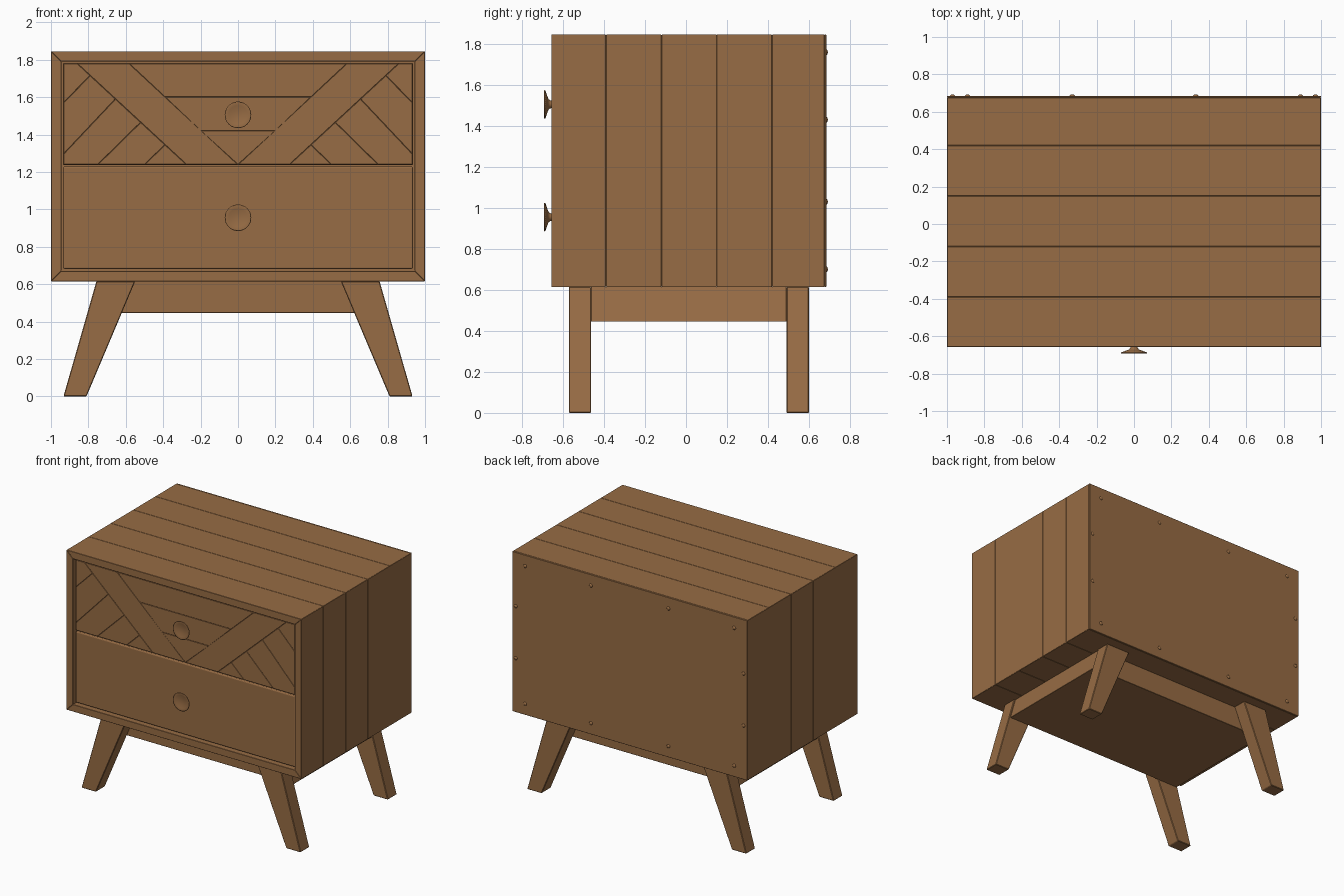
import bpy, bmesh, math
from mathutils import Matrix

if "Cube" in bpy.data.objects:
    bpy.data.objects.remove(bpy.data.objects["Cube"])

wood = bpy.data.materials.new("brown_wood")
wood.diffuse_color = (0.31, 0.15, 0.058, 1)
wood.use_nodes = True
wood.node_tree.nodes["Principled BSDF"].inputs["Base Color"].default_value = wood.diffuse_color


def finish(name, bm, bevel=0.0, segments=1):
    bmesh.ops.recalc_face_normals(bm, faces=bm.faces)
    mesh = bpy.data.meshes.new(name)
    bm.to_mesh(mesh)
    bm.free()
    mesh.materials.append(wood)
    ob = bpy.data.objects.new(name, mesh)
    bpy.context.collection.objects.link(ob)
    if bevel:
        mod = ob.modifiers.new("soft_edges", 'BEVEL')
        mod.width = bevel
        mod.segments = segments
        mod.limit_method = 'ANGLE'
    return ob


def prism(name, pts, y0, y1, bevel=0.003, segments=1):
    """Extrude an x-z outline along y."""
    bm = bmesh.new()
    front = bm.faces.new([bm.verts.new((x, y0, z)) for x, z in pts])
    res = bmesh.ops.extrude_face_region(bm, geom=[front])
    verts = [g for g in res["geom"] if isinstance(g, bmesh.types.BMVert)]
    bmesh.ops.translate(bm, verts=verts, vec=(0, y1 - y0, 0))
    return finish(name, bm, bevel, segments)


def lathe(name, profile, x, z, steps):
    """Turn a (radius, y) profile about a y-parallel axis."""
    bm = bmesh.new()
    vs = [bm.verts.new((r, y, 0)) for r, y in profile]
    es = [bm.edges.new(p) for p in zip(vs, vs[1:])]
    bmesh.ops.spin(bm, geom=vs + es, cent=(0, 0, 0), axis=(0, 1, 0),
                   angle=2 * math.pi, steps=steps, use_duplicate=False)
    bmesh.ops.remove_doubles(bm, verts=bm.verts, dist=0.0002)
    bmesh.ops.transform(bm, matrix=Matrix.Translation((x, 0, z)), verts=bm.verts)
    ob = finish(name, bm)
    for p in ob.data.polygons:
        p.use_smooth = True
    return ob


def rect(x0, x1, z0, z1):
    return [(x0, z0), (x1, z0), (x1, z1), (x0, z1)]


def flip(pts):
    return [(-x, z) for x, z in pts]


# Mitred cabinet shell, made of five boards from front to back
Z0, Z1, T = 0.615, 1.845, 0.055
outer = rect(-1, 1, Z0, Z1)
inner = rect(-1 + T, 1 - T, Z0 + T, Z1 - T)
seams = [-0.657, -0.39, -0.12, 0.15, 0.42, 0.675]
for i, side in enumerate(("bottom", "right", "top", "left")):
    j = (i + 1) % 4
    for n in range(5):
        prism(f"{side}_board_{n + 1}", [outer[i], outer[j], inner[j], inner[i]],
              seams[n], seams[n + 1], 0.002)

# Back panel and its screws
prism("back_panel", outer, 0.675, 0.685, 0.002)
spots = [(x, z) for x in (0.33, 0.89) for z in (0.70, 1.76)] + [(0.97, 1.03), (0.97, 1.43)]
for n, (x, z) in enumerate(spots):
    for s in (-1, 1):
        lathe(f"back_screw_{n + 1}_{'left' if s < 0 else 'right'}",
              [(0.014, 0.68), (0.014, 0.686), (0.009, 0.691), (0, 0.692)], s * x, z, 12)

# Drawer fronts, slightly recessed in the frame
FRONT = -0.64
prism("lower_drawer_front", rect(-0.935, 0.935, 0.682, 1.229), FRONT, -0.59, 0.008, 3)
prism("upper_drawer_backing", rect(-0.935, 0.935, 1.237, 1.782), FRONT + 0.006, -0.59, 0.004)

# Chevron slats on the upper drawer: centre slats, then mirrored side slats
B, U, W = 1.239, 1.78, 0.933
centre = [
    [(0, B), (0.2, 1.42), (-0.2, 1.42)],
    [(-0.2, 1.42), (0.2, 1.42), (0.39, 1.60), (-0.39, 1.60)],
    [(-0.39, 1.60), (0.39, 1.60), (0.583, U), (-0.583, U)],
]
half = [
    [(0, B), (0.583, U), (0.86, U), (0.275, B)],
    [(0.275, B), (0.39, 1.345), (0.5, B)],
    [(0.5, B), (0.39, 1.345), (0.52, 1.465), (0.75, B)],
    [(0.75, B), (0.52, 1.465), (0.655, 1.59), (W, 1.295), (W, B)],
    [(W, 1.295), (0.655, 1.59), (0.79, 1.715), (W, 1.57)],
    [(W, 1.57), (0.79, 1.715), (0.86, U), (W, U)],
]
for n, pts in enumerate(centre):
    prism(f"chevron_centre_slat_{n + 1}", pts, FRONT, FRONT + 0.02, 0.002)
for n, pts in enumerate(half):
    prism(f"chevron_right_slat_{n + 1}", pts, FRONT, FRONT + 0.02, 0.002)
    prism(f"chevron_left_slat_{n + 1}", flip(pts), FRONT, FRONT + 0.02, 0.002)

# Dished round knobs
knob = [(0, -0.682), (0.025, -0.684), (0.05, -0.688), (0.066, -0.692), (0.071, -0.691),
        (0.068, -0.686), (0.045, -0.678), (0.026, -0.671), (0.019, -0.662),
        (0.018, -0.65), (0.022, FRONT + 0.004)]
for label, z in (("upper", 1.505), ("lower", 0.955)):
    lathe(f"{label}_drawer_knob", knob, 0, z, 40)

# Splayed tapered legs
leg = [(0.81, 0), (0.933, 0), (0.757, Z0), (0.55, Z0)]
for label, y0, y1 in (("front", -0.572, -0.463), ("back", 0.49, 0.6)):
    prism(f"{label}_right_leg", leg, y0, y1, 0.004)
    prism(f"{label}_left_leg", flip(leg), y0, y1, 0.004)

# Base block between the legs, its ends sloped like the legs
prism("base_block", [(-0.795, 0.445), (0.795, 0.445), (0.747, Z0), (-0.747, Z0)], -0.463, 0.49, 0.002)
